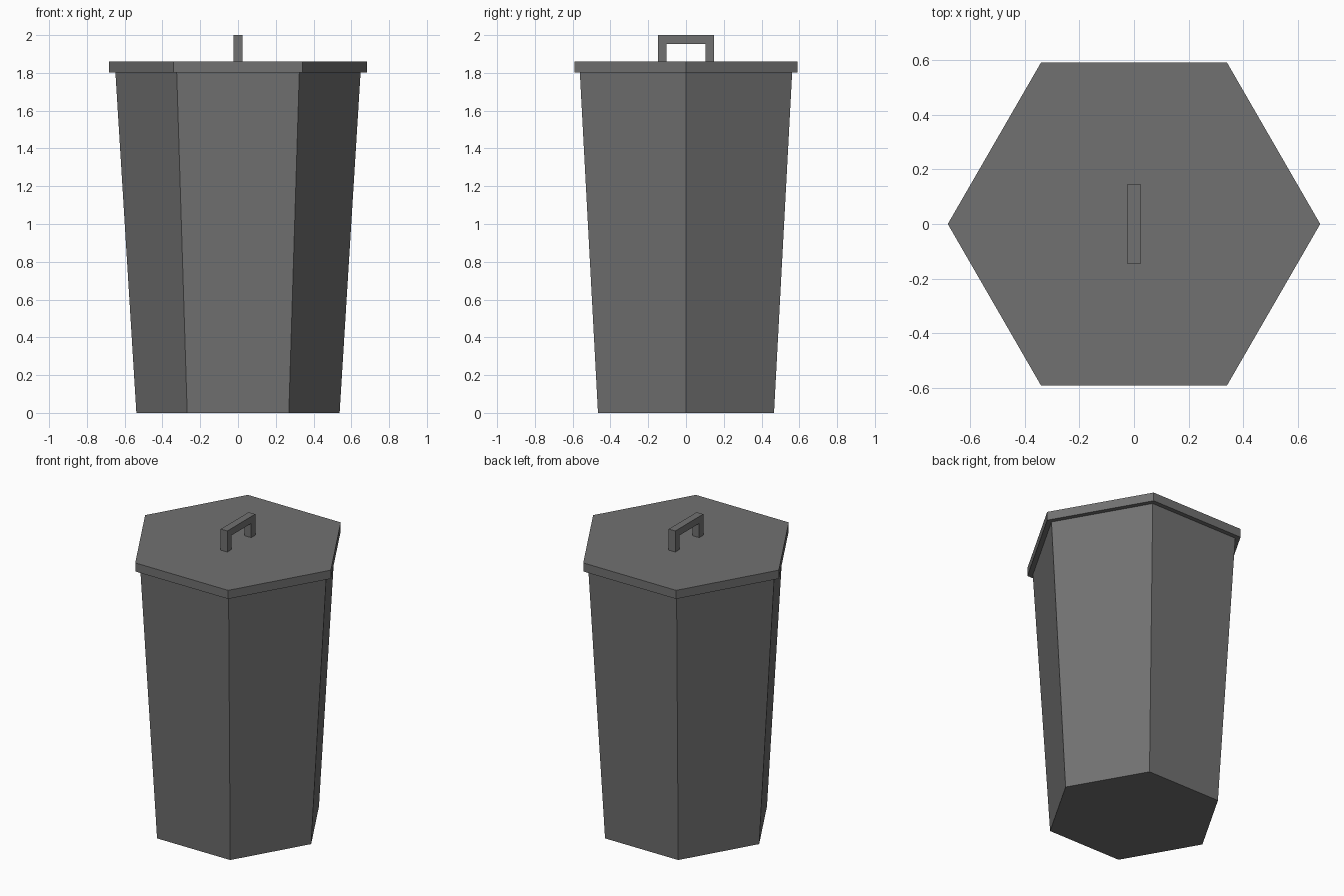
import bpy
import bmesh
from math import cos, sin, tau

cube = bpy.data.objects.get("Cube")
if cube:
    bpy.data.objects.remove(cube, do_unlink=True)

grey = bpy.data.materials.new("dark grey")
grey.use_nodes = True
colour = (0.165, 0.165, 0.165, 1)
grey.diffuse_color = colour
grey.node_tree.nodes["Principled BSDF"].inputs["Base Color"].default_value = colour


def loft(name, lower, upper):
    """Closed solid between two matching outlines."""
    bm = bmesh.new()
    low = [bm.verts.new(p) for p in lower]
    top = [bm.verts.new(p) for p in upper]
    bm.faces.new(low[::-1])
    bm.faces.new(top)
    n = len(low)
    for i in range(n):
        j = (i + 1) % n
        bm.faces.new((low[i], low[j], top[j], top[i]))
    bmesh.ops.recalc_face_normals(bm, faces=bm.faces)
    mesh = bpy.data.meshes.new(name)
    bm.to_mesh(mesh)
    bm.free()
    mesh.materials.append(grey)
    obj = bpy.data.objects.new(name, mesh)
    bpy.context.collection.objects.link(obj)
    return obj


def hexagon(radius, z):
    return [(radius * cos(tau * i / 6), radius * sin(tau * i / 6), z) for i in range(6)]


LID_BASE, LID_TOP = 1.803, 1.86

# Tapered six-sided bin and its overhanging lid
loft("bin_body", hexagon(0.538, 0), hexagon(0.649, LID_BASE))
loft("lid", hexagon(0.683, LID_BASE), hexagon(0.683, LID_TOP))

# Square-cornered arch handle, running front to back
half = [(0.147, 2.0), (0.147, LID_TOP), (0.104, LID_TOP), (0.104, 1.954)]
arch = half + [(-y, z) for y, z in reversed(half)]
loft("lid_handle", [(-0.024, y, z) for y, z in arch], [(0.024, y, z) for y, z in arch])
